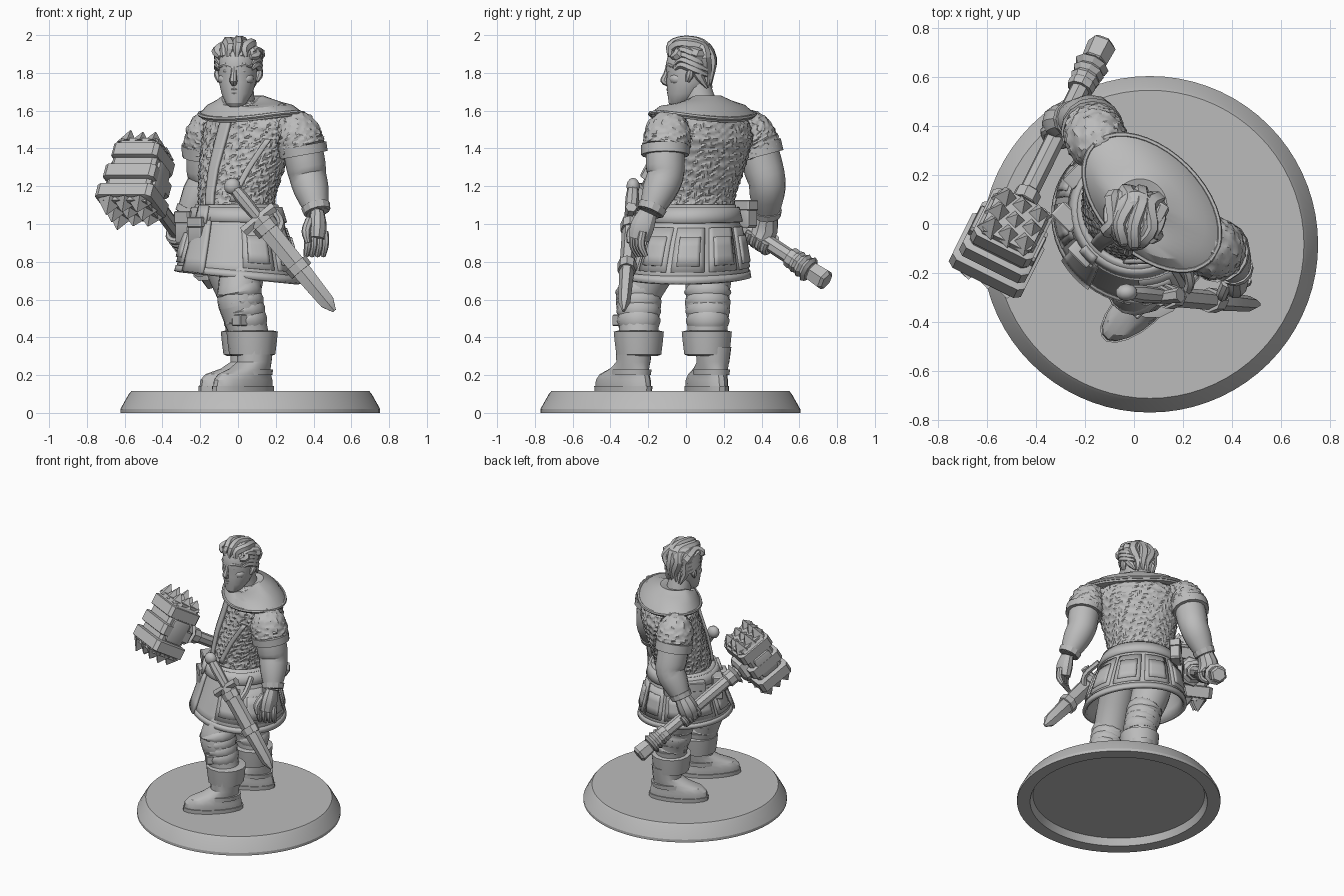
import bpy, bmesh, random
from math import sin, cos, pi, radians
from mathutils import Vector, Matrix

random.seed(4)
old = bpy.data.objects.get("Cube")
if old:
    bpy.data.objects.remove(old, do_unlink=True)

grey = bpy.data.materials.new("plain grey")
grey.use_nodes = True
grey.diffuse_color = (0.5, 0.5, 0.5, 1)
grey.node_tree.nodes["Principled BSDF"].inputs["Base Color"].default_value = grey.diffuse_color
parts = []


def finish(name, bm, recalc=True):
    if recalc:
        bmesh.ops.recalc_face_normals(bm, faces=bm.faces)
    mesh = bpy.data.meshes.new(name)
    bm.to_mesh(mesh)
    bm.free()
    mesh.materials.append(grey)
    obj = bpy.data.objects.new(name, mesh)
    bpy.context.collection.objects.link(obj)
    parts.append(obj)
    return obj


def skin(name, rows, loop=True, caps=True):
    """Bridge rows of points; capped skins are solid, others stay open."""
    bm = bmesh.new()
    vs = [[bm.verts.new(p) for p in row] for row in rows]
    n = len(vs[0])
    for lo, hi in zip(vs, vs[1:]):
        for i in range(n if loop else n - 1):
            j = (i + 1) % n
            bm.faces.new((lo[i], hi[i], hi[j], lo[j]))
    if caps:
        bm.faces.new(vs[0])
        bm.faces.new(vs[-1])
    return finish(name, bm, caps)


def frame(x, y, yaw):
    """Map (left, forward, height) of a turned body part to world space."""
    c, s = cos(radians(yaw)), sin(radians(yaw))
    return lambda l, f, z: Vector((x + l * c - f * s, y - l * s - f * c, z))


def mail(a, h):
    """Wavy relief of woven rings."""
    wave = sin(h * 150 + 2 * sin(a * 9) + 2 * sin(a * 22 + h * 45))
    return 0.008 * max(wave, -0.5) * (0.6 + 0.4 * sin(a * 37 + h * 70))


def surf(rings, place, a, z, off=0.0):
    k = 0
    while k < len(rings) - 2 and z > rings[k + 1][0]:
        k += 1
    lo, hi = Vector(rings[k][1:]), Vector(rings[k + 1][1:])
    l, f, rl, rf = lo.lerp(hi, (z - rings[k][0]) / (rings[k + 1][0] - rings[k][0]))
    return place(l + (rl + off) * cos(a), f + (rf + off) * sin(a), z)


def loft(name, rings, place, seg=24):
    angles = [2 * pi * i / seg for i in range(seg)]
    return skin(name, [[place(l + rl * cos(a), f + rf * sin(a), z) for a in angles]
                       for z, l, f, rl, rf in rings])


def patch(name, rings, place, a0, a1, z0, z1, off, thick, na=8, nz=4, shear=0):
    """Plate that follows a lofted surface."""
    full = a1 - a0 == 360
    rows = []
    for j in range(nz + 1):
        v = j / nz
        rows.append([surf(rings, place, radians(a0 + (a1 - a0) * i / na + shear * v),
                          z0 + (z1 - z0) * v, off) for i in range(na + (not full))])
    obj = skin(name, rows, full, False)
    mod = obj.modifiers.new("thickness", "SOLIDIFY")
    mod.thickness, mod.offset = thick, 0
    return obj


def limb(name, pts, seg=12, steps=3, flat=1, bump=False):
    """Tube with changing radius along a smooth path of (x, y, z, radius)."""
    p = [Vector(q) for q in pts]
    p = [2 * p[0] - p[1]] + p + [2 * p[-1] - p[-2]]
    path = []
    for a, b, c, d in zip(p, p[1:], p[2:], p[3:]):
        for k in range(steps):
            t = k / steps
            path.append(0.5 * (2 * b + (c - a) * t + (2 * a - 5 * b + 4 * c - d) * t * t
                               + (3 * b - a - 3 * c + d) * t ** 3))
    path.append(p[-2])
    mid = [q.to_3d() for q in path]
    way = mid[-1] - mid[0]
    u = Vector((0, 0, 0))
    u[min(range(3), key=lambda i: abs(way[i]))] = 1
    rows, run = [], 0
    for i, q in enumerate(path):
        t = (mid[min(i + 1, len(mid) - 1)] - mid[max(i - 1, 0)]).normalized()
        u = (u - t * t.dot(u)).normalized()
        v = t.cross(u)
        run += (mid[i] - mid[i - 1]).length if i else 0
        row = []
        for k in range(seg):
            a = 2 * pi * k / seg
            r = max(q[3], 0.003) + (mail(a, run) if bump else 0)
            row.append(mid[i] + u * cos(a) * r * flat + v * sin(a) * r)
        rows.append(row)
    return skin(name, rows)


def box(name, loc, size, axes=Matrix.Identity(3)):
    bm = bmesh.new()
    bmesh.ops.create_cube(bm, size=1)
    bmesh.ops.bevel(bm, geom=bm.edges[:], offset=0.08, segments=1, affect="EDGES")
    bm.transform(Matrix.Translation(loc) @ axes.to_4x4() @ Matrix.Diagonal((*size, 1)))
    return finish(name, bm)


def ball(name, loc, size):
    bm = bmesh.new()
    bmesh.ops.create_icosphere(bm, subdivisions=2, radius=1)
    bm.transform(Matrix.Translation(loc) @ Matrix.Diagonal((*size, 1)))
    return finish(name, bm)


# round base, hollow below
loft("base", [(z, 0, 0, r, r) for z, r in
              ((0.05, 0.58), (0, 0.6), (0, 0.688), (0.02, 0.688), (0.1, 0.643), (0.115, 0.63))],
     frame(0.065, -0.083, 0), 72)

# mail shirt
body = frame(0, 0.05, 45)
chest = [(1.04, 0, 0.01, 0.21, 0.19), (1.15, -0.01, 0, 0.215, 0.19), (1.3, -0.01, -0.04, 0.25, 0.2),
         (1.45, 0, -0.08, 0.29, 0.195), (1.53, 0.01, -0.08, 0.29, 0.175), (1.59, 0.01, -0.07, 0.22, 0.14),
         (1.65, 0, -0.04, 0.09, 0.09)]
rows = []
for j in range(85):
    z = 1.04 + 0.61 * j / 84
    angles = [2 * pi * i / 128 for i in range(128)]
    rows.append([surf(chest, body, a, z, mail(a, z)) for a in angles])
skin("mail_shirt", rows)
patch("shirt_front_strip", chest, body, 83, 97, 1.08, 1.58, 0.012, 0.018, 4, 12)
patch("chest_strap", chest, body, 50, 58, 1.12, 1.45, 0.012, 0.018, 3, 10, -22)

# shoulder mantle with folded collar, open lower at the throat
rows = []
for z, l, f, rl, rf, dip, throat in (
        (1.572, 0.025, -0.078, 0.325, 0.195, 0.035, 0), (1.592, 0.025, -0.078, 0.335, 0.205, 0.035, 0),
        (1.635, 0.02, -0.07, 0.27, 0.175, 0.02, 0.01), (1.655, 0.01, -0.05, 0.18, 0.14, 0, 0.03),
        (1.68, 0, -0.035, 0.11, 0.11, 0, 0.06), (1.675, 0, -0.035, 0.092, 0.092, 0, 0.06)):
    rows.append([body(l + rl * cos(a), f + rf * sin(a),
                      z - dip * sin(a) ** 2 - throat * max(sin(a + 0.5), 0))
                 for a in [2 * pi * i / 40 for i in range(40)]])
skin("mantle", rows)
limb("mantle_edge", [(*rows[1][i % 40], 0.011) for i in range(0, 42, 2)], 6, 2)


# skirt, belt and panels
def hips(l, f, z):
    p = body(l, f, z)
    p.z -= 0.1 * p.x * (1.1 - z) / 0.38
    return p


skirt = [(0.72, 0.03, 0.03, 0.335, 0.305), (0.9, 0.015, 0.02, 0.29, 0.255), (1.1, 0, 0.01, 0.215, 0.2)]
patch("skirt", skirt, hips, 0, 360, 0.72, 1.1, 0, 0.025, 48, 6)
patch("skirt_hem", skirt, hips, 0, 360, 0.715, 0.75, 0.006, 0.024, 48, 1)
patch("belt", skirt, hips, 0, 360, 1.01, 1.085, 0.015, 0.03, 48, 2)
patch("skirt_front_flap", skirt, hips, 80, 106, 0.72, 1.03, 0.02, 0.02, 6, 4)
patch("belt_buckle", skirt, hips, 84, 100, 1.0, 1.095, 0.035, 0.02, 4, 1)
for k in range(8):
    a = 128 + k * 37
    patch("skirt_panel", skirt, hips, a - 16, a + 16, 0.77, 0.985, 0.012, 0.016, 6, 3)
    patch("skirt_pocket", skirt, hips, a - 11, a + 11, 0.8, 0.94, 0.02, 0.02, 6, 3)

# pouches on the belt
turn = Matrix.Rotation(radians(-45), 3, "Z")
for l, f, z, w, d, h in ((-0.03, 0.27, 0.96, 0.1, 0.06, 0.14), (-0.18, 0.21, 0.98, 0.1, 0.07, 0.16),
                         (-0.27, 0.04, 0.98, 0.06, 0.13, 0.16), (-0.26, -0.11, 1.05, 0.07, 0.12, 0.14)):
    box("pouch", body(l, f, z), (w, d, h), turn)
    box("pouch_flap", body(l, f, z + h * 0.35), (w * 1.1, d * 1.12, h * 0.4), turn)

# legs with wrapped knees, cuffed boots and shoes
legs = (("left", 0.075, -0.25, -0.025, 48, [(0.07, -0.07, 0.9, 0.12), (0.03, -0.17, 0.77, 0.12)], (0.005, -0.25)),
        ("right", 0.045, 0.11, 0.035, 66, [(-0.07, 0.13, 0.9, 0.13), (-0.04, 0.12, 0.77, 0.13)], (0.005, 0.115)))
for side, x, y, shift, yaw, thigh, (kx, ky) in legs:
    limb(side + "_leg", thigh + [(kx, ky, 0.63, 0.115), (kx + 0.01, ky, 0.58, 0.12),
                                 (kx + 0.03, ky, 0.5, 0.11), (x, y, 0.36, 0.1)], 16)
    for k in range(4):
        z = 0.64 - 0.05 * k
        xx = kx + 0.012 * k
        limb(side + "_leg_wrap", [(xx - 0.01, ky, z + 0.025, 0.105), (xx, ky, z, 0.125 - 0.003 * k),
                                  (xx, ky, z - 0.028, 0.108)], 14)
    limb(side + "_boot_cuff", [(x, y, 0.435, 0.115), (x, y, 0.43, 0.136),
                               (x, y, 0.37, 0.13), (x, y, 0.31, 0.122), (x, y, 0.3, 0.1)], 14, 1)
    foot = frame(x + 0.015, y + shift, yaw)
    box(side + "_knee_buckle", foot(0, 0.11, 0.49), (0.07, 0.05, 0.06), Matrix.Rotation(radians(-yaw), 3, "Z"))
    loft(side + "_boot", [(0.14, 0, 0.085, 0.085, 0.2), (0.175, 0, 0.085, 0.087, 0.195),
                          (0.205, 0, 0.075, 0.082, 0.175), (0.235, 0, 0.035, 0.084, 0.125),
                          (0.27, 0, 0.005, 0.085, 0.098), (0.35, 0, 0, 0.095, 0.1)], foot, 18)
    loft(side + "_sole", [(0.108, 0, 0.085, 0.09, 0.205), (0.142, 0, 0.085, 0.092, 0.207)], foot, 18)
    loft(side + "_boot_strap", [(0.2, 0, 0.03, 0.09, 0.13), (0.23, 0, 0.025, 0.092, 0.13)], foot, 18)

# sleeves, arms and bracers
arms = (("left", (0.24, -0.06, 1.53), (0.305, -0.09, 1.485), (0.345, -0.11, 1.39), (0.37, -0.11, 1.25), (0.42, -0.19, 1.06)),
        ("right", (-0.09, 0.27, 1.53), (-0.145, 0.335, 1.485), (-0.17, 0.385, 1.39), (-0.17, 0.43, 1.22), (-0.27, 0.43, 1.04)))
for side, top, shoulder, cuff, elbow, wrist in arms:
    top, shoulder, cuff, elbow, wrist = map(Vector, (top, shoulder, cuff, elbow, wrist))
    limb(side + "_sleeve", [(*top, 0.075), (*shoulder, 0.12), (*cuff, 0.122)], 48, 18, 1, True)
    down = (elbow - cuff) * 0.18
    limb(side + "_sleeve_hem", [(*(cuff - down), 0.11), (*(cuff - down), 0.129), (*(cuff + down), 0.127),
                                (*(cuff + down), 0.09)], 16, 1)
    limb(side + "_arm", [(*cuff, 0.105), (*cuff.lerp(elbow, 0.6), 0.105), (*elbow, 0.098),
                         (*elbow.lerp(wrist, 0.4), 0.092), (*wrist, 0.06)], 14, 2)
    limb(side + "_bracer", [(*elbow.lerp(wrist, t), r) for t, r in
                            ((0.8, 0.06), (0.81, 0.078), (0.98, 0.072), (1, 0.05))], 12, 1)

# hanging left hand
limb("left_hand", [(0.42, -0.2, 1.06, 0.05), (0.42, -0.23, 0.99, 0.066), (0.415, -0.25, 0.92, 0.058)], 10, 3, 0.75)
for k in range(4):
    x, y = 0.37 + 0.03 * k, -0.27 + 0.014 * k
    limb("left_finger", [(x, y, 0.96, 0.02), (x, y - 0.01, 0.89, 0.021), (x - 0.01, y + 0.015, 0.83, 0.014)], 8)
limb("left_thumb", [(0.38, -0.24, 1.02, 0.025), (0.36, -0.29, 0.96, 0.024), (0.37, -0.3, 0.9, 0.014)], 8)

# war hammer: axes are width, shaft direction and striking direction
butt, core = Vector((-0.135, 0.725, 0.71)), Vector((-0.53, -0.07, 1.235))
along = (core - butt).normalized()
wide = along.cross(Vector((0, 0, 1))).normalized()
if wide.x > 0:
    wide.negate()
strike = wide.cross(along)
if strike.z < 0:
    strike.negate()
axes = Matrix((wide, along, strike)).transposed()


def on_shaft(*pairs):
    return [(*butt.lerp(core, t), r) for t, r in pairs]


limb("hammer_shaft", on_shaft((0.02, 0.04), (0.95, 0.042)), 8, 1)
limb("hammer_pommel", on_shaft((-0.025, 0.045), (-0.01, 0.06), (0.07, 0.055), (0.08, 0.04)), 6, 1)
for k in range(4):
    limb("grip_wrap", on_shaft(*[(0.08 + 0.035 * k + d, r) for d, r in
                                 ((0, 0.055), (0.015, 0.074 - 0.005 * k), (0.035, 0.055))]), 9, 1)
limb("shaft_collar", on_shaft((0.74, 0.04), (0.75, 0.055), (0.8, 0.055), (0.82, 0.08)), 8, 1)
box("hammer_core", core, (0.26, 0.2, 0.36), axes)
for h, w in ((-0.13, 0.33), (-0.01, 0.3), (0.12, 0.27)):
    box("hammer_ridge", core + strike * h + wide * 0.06 * (w - 0.28), (w, 0.25, 0.085), axes)
for s, step in ((1, 0.075), (-1, 0.088)):
    box("hammer_face", core + strike * 0.175 * s, (step * 3, 0.22, 0.04), axes)
    for i in (-1, 0, 1):
        for j in (-1, 0, 1):
            p = core + wide * step * i + along * 0.075 * j
            tall = random.uniform(0.235, 0.265)
            limb("hammer_spike", [(*(p + strike * 0.175 * s), step * 0.76), (*(p + strike * tall * s), 0.004)], 4, 1)
    box("hammer_cheek", core + wide * 0.125 * s, (0.05, 0.13, 0.16), axes)
limb("shaft_plate", [(*(core - along * d), r) for d, r in ((0.165, 0.07), (0.15, 0.1), (0.08, 0.11))], 6, 1)

# right hand around the shaft
grip = butt.lerp(core, 0.41)
limb("right_hand", [(-0.27, 0.43, 1.05, 0.055), (*(grip + Vector((-0.01, 0.02, 0.05))), 0.07), (*(grip - strike * 0.02), 0.06)], 10)
for k in range(4):
    p = grip + along * (0.036 * k - 0.055)
    limb("right_finger", [(*(p + (wide * cos(a) + strike * sin(a)) * 0.05), 0.021)
                          for a in (0.8, 0, -0.8, -1.6, -2.4, -3.2)], 8, 2)

# sheathed short sword
hilt, tip = Vector((-0.03, -0.28, 1.2)), Vector((0.51, -0.33, 0.54))


def on_sword(*pairs):
    return [(*hilt.lerp(tip, t), r) for t, r in pairs]


ball("sword_pommel", hilt, (0.045, 0.036, 0.045))
limb("sword_grip", on_sword((0, 0.026), (0.1, 0.036), (0.26, 0.03)), 8)
limb("sword_guard", [(0.03, -0.29, 0.96, 0.032), (0.11, -0.3, 1.03, 0.026), (0.19, -0.29, 1.09, 0.032)], 6)
limb("scabbard", on_sword((0.26, 0.06), (0.7, 0.056), (0.93, 0.046), (1, 0.012)), 6, 1, 0.7)
for t in (0.3, 0.62):
    limb("scabbard_band", on_sword((t, 0.05), (t, 0.068), (t + 0.06, 0.066), (t + 0.06, 0.05)), 8, 1, 0.75)
limb("scabbard_strap", [(0.2, -0.29, 0.93, 0.02), (0.23, -0.24, 1, 0.02), (0.2, -0.13, 1.06, 0.02)], 6)

# head and face
head = frame(0, 0.025, 10)
loft("neck", [(1.58, 0, -0.06, 0.09, 0.09), (1.66, 0, -0.05, 0.08, 0.085), (1.76, 0, -0.02, 0.075, 0.08)], head, 16)
loft("head", [(1.62, 0, 0.075, 0.03, 0.028), (1.64, 0, 0.06, 0.056, 0.058), (1.69, 0, 0.03, 0.082, 0.095),
              (1.75, 0, 0.015, 0.098, 0.115), (1.8, 0, 0.01, 0.102, 0.118), (1.84, 0, 0.01, 0.103, 0.125),
              (1.9, 0, 0, 0.105, 0.12), (1.95, 0, -0.01, 0.085, 0.1), (1.975, 0, -0.01, 0.05, 0.06)], head, 20)


def feature(name, pts, seg=8):
    return limb(name, [(*head(l, f, z), r) for l, f, z, r in pts], seg)


feature("nose", [(0, 0.12, 1.835, 0.014), (0, 0.132, 1.79, 0.016), (0, 0.142, 1.76, 0.021), (0, 0.118, 1.742, 0.016)])
feature("upper_lip", [(-0.033, 0.102, 1.708, 0.006), (0, 0.122, 1.713, 0.009), (0.033, 0.102, 1.708, 0.006)])
feature("lower_lip", [(-0.028, 0.102, 1.695, 0.006), (0, 0.117, 1.694, 0.011), (0.028, 0.102, 1.695, 0.006)])
ball("chin", head(0, 0.09, 1.65), (0.034, 0.026, 0.026))
for s in (1, -1):
    feature("eyebrow", [(0.012 * s, 0.123, 1.832, 0.01), (0.05 * s, 0.11, 1.843, 0.012), (0.085 * s, 0.075, 1.832, 0.009)])
    ball("eye", head(0.042 * s, 0.104, 1.81), (0.02, 0.013, 0.009))
    ball("cheekbone", head(0.055 * s, 0.06, 1.768), (0.042, 0.045, 0.034))
    feature("ear", [(0.1 * s, 0, 1.755, 0.012), (0.11 * s, -0.015, 1.79, 0.022), (0.112 * s, -0.02, 1.82, 0.012)])

# swept back wavy hair in tapering locks
for k in range(8):
    l = -0.091 + 0.026 * k
    d = 4 * l * l + 0.016 * (k % 2) + random.uniform(0, 0.006)
    w = random.uniform(-0.018, 0.018)
    feature("hair_lock", [(l * 0.9, 0.11 - 3 * l * l, 1.885, 0.014), (l + w, 0.105 - d, 1.95 - d, 0.029),
                          (l - w, 0.03, 1.976 - d, 0.028), (l + w, -0.06, 1.954 - d, 0.034),
                          (l - w, -0.108 + d, 1.88, 0.036), (l * 0.8 + w, -0.108 + d, 1.8, 0.03),
                          (l * 0.7, -0.1, 1.72, 0.006)], 6)
for s in (1, -1):
    for k in range(4):
        z = 1.91 - 0.027 * k
        feature("side_lock", [(0.085 * s, 0.07, z - 0.01, 0.008), (0.103 * s, 0.03, z + 0.014, 0.02),
                              (0.105 * s, -0.04, z - 0.012, 0.024), (0.07 * s, -0.1, z - 0.04, 0.012)], 6)

# smooth shading with crisp edges
bpy.ops.object.select_all(action="DESELECT")
for obj in parts:
    obj.select_set(True)
bpy.context.view_layer.objects.active = parts[0]
bpy.ops.object.shade_smooth_by_angle(angle=radians(28))
